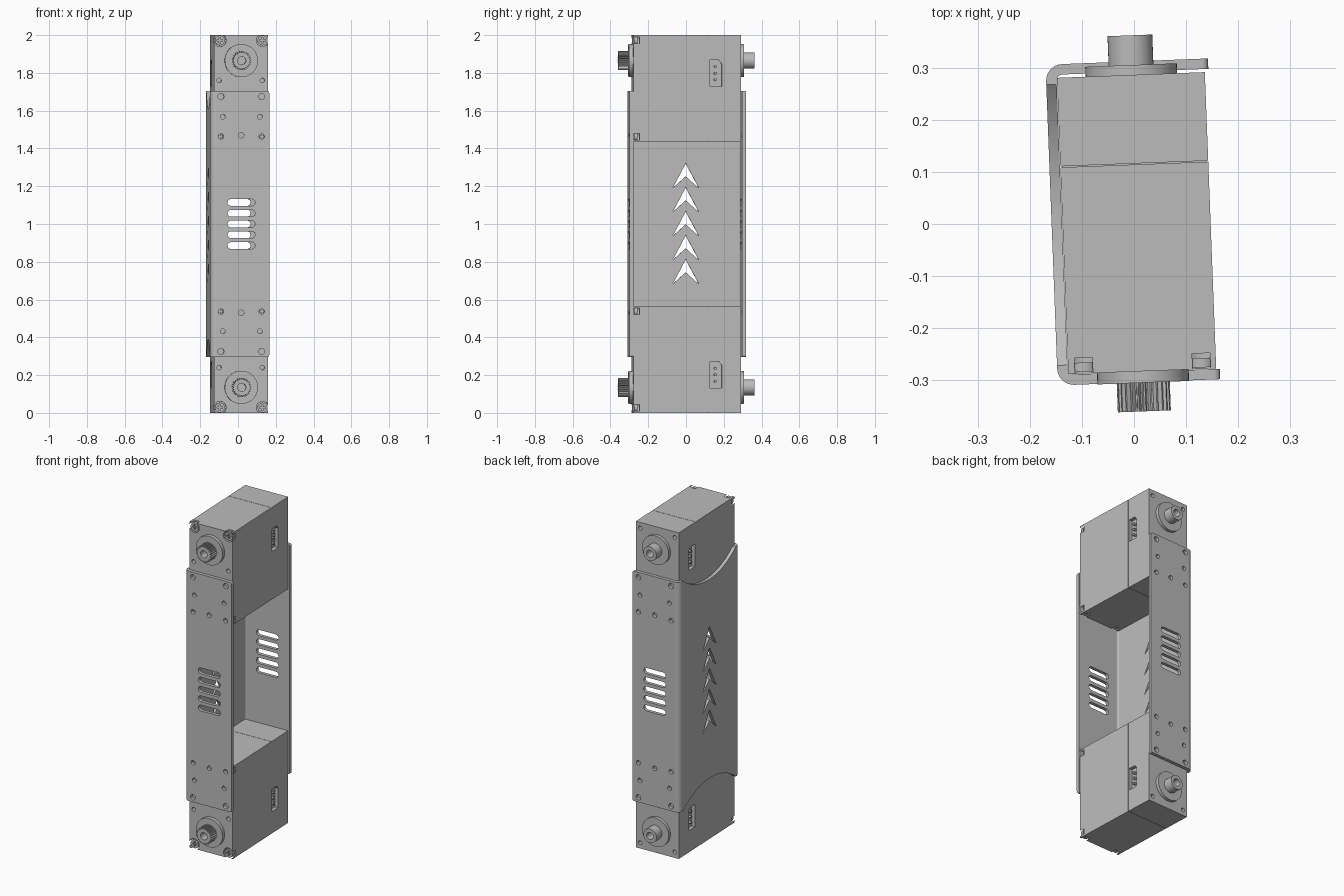
import bpy, bmesh, math
from mathutils import Vector, Matrix

cube = bpy.data.objects.get("Cube")
if cube:
    bpy.data.objects.remove(cube, do_unlink=True)

TILT = math.radians(2.2)
CX = 0.006          # centre line of the shafts and plates
FRONT, BACK = -0.283, 0.286

grey = bpy.data.materials.new("matte_grey")
grey.use_nodes = True
grey.diffuse_color = (0.5, 0.5, 0.5, 1)
bsdf = next(n for n in grey.node_tree.nodes if n.type == "BSDF_PRINCIPLED")
bsdf.inputs["Base Color"].default_value = (0.5, 0.5, 0.5, 1)
bsdf.inputs["Roughness"].default_value = 0.6

parts = []


# Outline helpers
def circle(u, v, r, n=24):
    return [(u + r * math.cos(2 * math.pi * i / n), v + r * math.sin(2 * math.pi * i / n)) for i in range(n)]


def rect(u0, u1, v0, v1):
    return [(u0, v0), (u1, v0), (u1, v1), (u0, v1)]


def arc(u, v, r, start, end, n=8):
    angles = [math.radians(start + (end - start) * i / n) for i in range(n + 1)]
    return [(u + r * math.cos(a), v + r * math.sin(a)) for a in angles]


def slot(u, v, half, r):
    return arc(u + half - r, v, r, -90, 90) + arc(u - half + r, v, r, 90, 270)


def gear(u, v, r, depth, teeth):
    pts = []
    for i in range(teeth * 4):
        a = 2 * math.pi * i / (teeth * 4)
        rad = r if i % 4 < 2 else r - depth
        pts.append((u + rad * math.cos(a), v + rad * math.sin(a)))
    return pts


def prism(bm, pts, axis, lo, hi):
    """Extrude a closed outline along one axis."""
    def place(p, w):
        return {"x": (w, p[0], p[1]), "y": (p[0], w, p[1]), "z": (p[0], p[1], w)}[axis]
    a = [bm.verts.new(place(p, lo)) for p in pts]
    b = [bm.verts.new(place(p, hi)) for p in pts]
    faces = [bm.faces.new(a), bm.faces.new(b[::-1])]
    for i in range(len(pts)):
        j = (i + 1) % len(pts)
        faces.append(bm.faces.new((a[j], a[i], b[i], b[j])))
    bmesh.ops.recalc_face_normals(bm, faces=faces)


def make(name, prisms, cuts=(), bevel=None):
    """Object from a list of prisms, with a second list cut away."""
    def build(label, items):
        bm = bmesh.new()
        for item in items:
            prism(bm, *item)
        mesh = bpy.data.meshes.new(label)
        if bevel and label == name:
            bevel(bm)
        bm.to_mesh(mesh)
        bm.free()
        ob = bpy.data.objects.new(label, mesh)
        bpy.context.collection.objects.link(ob)
        return ob
    ob = build(name, prisms)
    if cuts:
        cutter = build(name + "_cutter", cuts)
        cutter.hide_render = True
        mod = ob.modifiers.new("cut", "BOOLEAN")
        mod.operation, mod.solver, mod.object = "DIFFERENCE", "EXACT", cutter
        deps = bpy.context.evaluated_depsgraph_get()
        result = bpy.data.meshes.new_from_object(ob.evaluated_get(deps))
        ob.modifiers.clear()
        ob.data = result
        bpy.data.objects.remove(cutter, do_unlink=True)
    ob.data.materials.clear()
    ob.data.materials.append(grey)
    parts.append(ob)
    return ob


# Bracket: U-shaped sheet with round bends
X0, X1, Y0, Y1, T, R = -0.158, 0.154, -0.304, 0.312, 0.02, 0.032
ri = R - T
profile = ([(X1, Y0)] + arc(X0 + R, Y0 + R, R, 270, 180) + arc(X0 + R, Y1 - R, R, 180, 90)
           + [(X1, Y1), (X1, Y1 - T)] + arc(X0 + R, Y1 - R, ri, 90, 180)
           + arc(X0 + R, Y0 + R, ri, 180, 270) + [(X1, Y0 + T)])
HALF = 0.705
cuts = []
ym = (Y0 + Y1) / 2
# Curved scoops at the two ends of the web
chord, dip = 0.27, 0.095
rad = (chord ** 2 + dip ** 2) / (2 * dip)
for s in (-1, 1):
    cuts.append((circle(ym, 1 + s * (HALF + rad - dip), rad, 96), "x", -0.2, X0 + T + 0.006))
# Chevron openings in the web
for i in range(5):
    z = 1.32 - 0.127 * i
    cuts.append(([(ym, z), (ym + 0.069, z - 0.13), (ym, z - 0.068), (ym - 0.069, z - 0.13)], "x", -0.2, -0.1))
# Slots and screw holes in both plates
for lo, hi in ((Y0 - 0.05, Y0 + 0.05), (Y1 - 0.05, Y1 + 0.05)):
    for i in range(5):
        cuts.append((slot(CX, 1 + 0.057 * (i - 2), 0.073, 0.018), "y", lo, hi))
    for s in (-1, 1):
        for off, d, r in ((0.108, 0.675, 0.016), (0.098, 0.568, 0.013), (0.108, 0.463, 0.014)):
            for side in (-1, 1):
                cuts.append((circle(CX + side * off, 1 + s * d, r), "y", lo, hi))
        cuts.append((circle(CX, 1 + s * 0.47, 0.014), "y", lo, hi))


def round_tips(bm):
    edges = [e for e in bm.edges if all(v.co.x > X1 - 0.001 for v in e.verts)
             and abs(e.verts[0].co.y - e.verts[1].co.y) > 0.01]
    bmesh.ops.bevel(bm, geom=edges, offset=0.012, segments=4, affect="EDGES", profile=0.5)


make("bracket", [(profile, "z", 1 - HALF, 1 + HALF)], cuts, round_tips)

# Two actuators, one at each end
BX0, BX1 = -0.137, 0.147
SEAM = 0.114
for s, tag in ((-1, "lower"), (1, "upper")):
    z0, z1 = sorted((1 + s * 0.435, 1 + s))
    zs = 1 + s * 0.865
    corners = [(x, 1 + s * d) for x in (-0.107, 0.119) for d in (0.972, 0.463)]

    # Front case with corner pockets and small holes
    front_cuts = [(circle(x, z, 0.033), "y", -0.32, -0.253) for x, z in corners]
    front_cuts += [(circle(x, 1 + s * 0.76, 0.012), "y", -0.32, -0.25) for x in (-0.111, 0.118)]
    make(tag + "_front_case", [(rect(BX0, BX1, z0, z1), "y", FRONT, SEAM)], front_cuts)

    # Back case with sockets on both sides and screw holes
    zc = 1 + s * 0.798
    socket = [(0.122, zc - 0.069), (0.184, zc - 0.069), (0.184, zc + 0.05), (0.168, zc + 0.069), (0.122, zc + 0.069)]
    back_cuts = [(socket, "x", BX0 - 0.02, BX0 + 0.022), (socket, "x", BX1 - 0.022, BX1 + 0.02)]
    back_cuts += [(circle(x, 1 + s * d, 0.012), "y", BACK - 0.03, BACK + 0.02)
                  for x in (-0.109, 0.119) for d in (0.965, 0.47)]
    make(tag + "_back_case", [(rect(BX0, BX1, z0, z1), "y", SEAM + 0.002, BACK)], back_cuts)
    make(tag + "_seam_core", [(rect(BX0 + 0.003, BX1 - 0.003, z0 + 0.003, z1 - 0.003), "y", SEAM - 0.01, SEAM + 0.004)])

    # Socket pins
    pins = [(circle(0.15, zc + 0.034 * i, 0.008, 12), "x", a, b) for i in (-1, 0, 1)
            for a, b in ((BX0 + 0.005, BX0 + 0.024), (BX1 - 0.024, BX1 - 0.005))]
    make(tag + "_socket_pins", pins)

    # Bosses, splined output and plain idler shaft
    make(tag + "_front_boss", [(circle(CX, zs, 0.088, 48), "y", -0.305, FRONT + 0.01)])
    make(tag + "_back_boss", [(circle(CX, zs, 0.088, 48), "y", BACK - 0.01, 0.305)])
    make(tag + "_output_spline", [(gear(CX, zs, 0.051, 0.008, 25), "y", -0.36, -0.3)],
         [(circle(CX, zs, 0.022), "y", -0.4, -0.31)])
    make(tag + "_idler_shaft", [(circle(CX, zs, 0.043, 40), "y", 0.3, 0.362)],
         [(circle(CX, zs, 0.022), "y", 0.31, 0.4)])

    # Corner screws with a cross recess
    for i, (x, z) in enumerate(corners):
        a, b = 0.004, 0.015
        cross = [(-a, -b), (a, -b), (a, -a), (b, -a), (b, a), (a, a),
                 (a, b), (-a, b), (-a, a), (-b, a), (-b, -a), (-a, -a)]
        make(tag + "_case_screw_" + str(i + 1),
             [(circle(x, z, 0.026), "y", -0.28, -0.262), (circle(x, z, 0.014), "y", -0.2625, -0.25)],
             [([(x + u, z + v) for u, v in cross], "y", -0.3, -0.27)])

# Shading and the slight turn about the vertical axis
bpy.ops.object.select_all(action="DESELECT")
for ob in parts:
    ob.rotation_euler.z = TILT
    ob.select_set(True)
bpy.context.view_layer.objects.active = parts[0]
bpy.ops.object.shade_smooth_by_angle(angle=math.radians(30))
for ob in parts:
    mod = ob.modifiers.new("even_normals", "WEIGHTED_NORMAL")
    mod.keep_sharp = True
